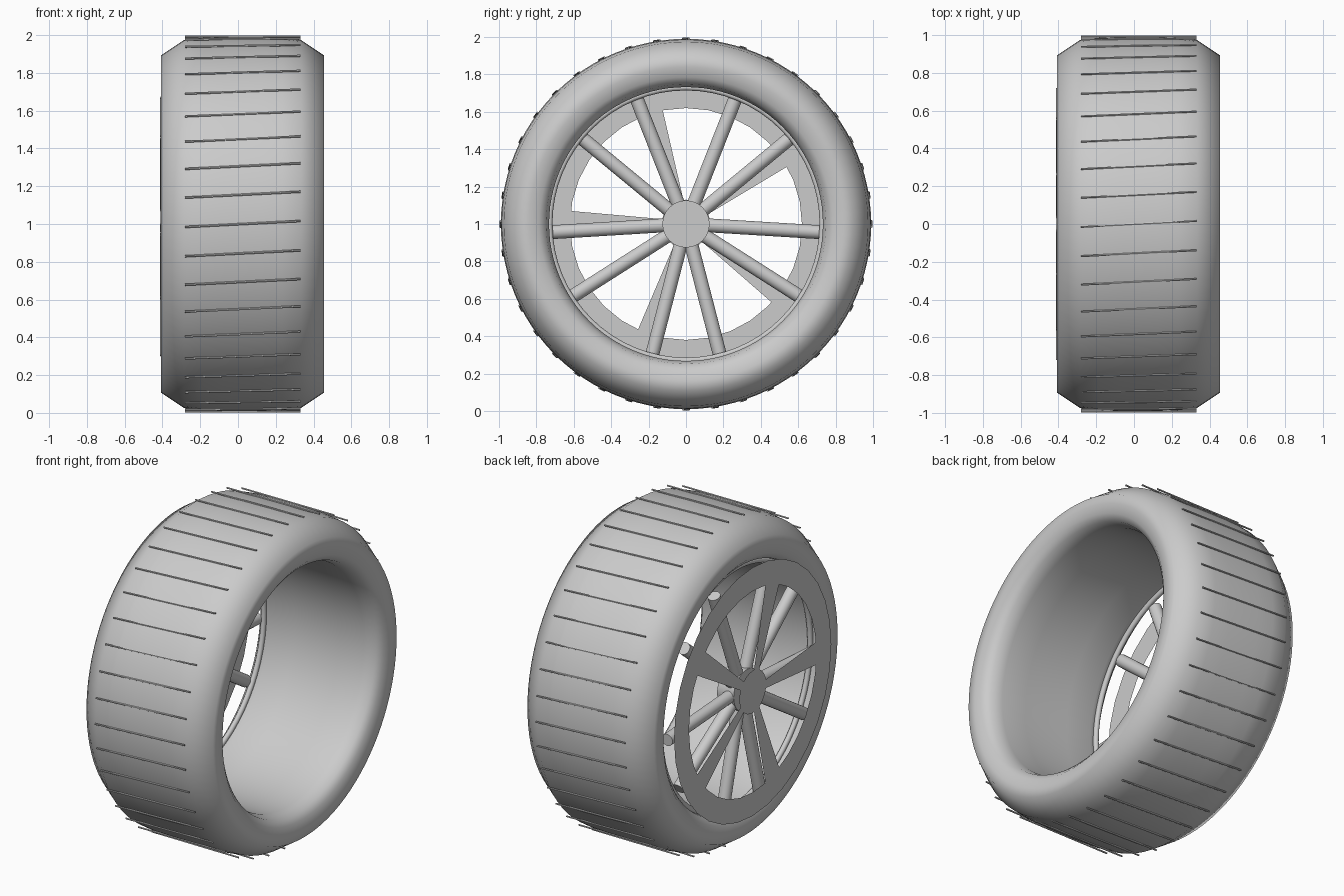
import bpy, bmesh
from math import cos, sin, pi, radians
from mathutils import Vector, Matrix

cube = bpy.data.objects.get("Cube")
if cube:
    bpy.data.objects.remove(cube, do_unlink=True)

# One plain grey for everything
grey = bpy.data.materials.new("plain_grey")
grey.use_nodes = True
colour = (0.6, 0.6, 0.6, 1)
grey.diffuse_color = colour
grey.node_tree.nodes["Principled BSDF"].inputs["Base Color"].default_value = colour


def finish(bm, name, angle=40):
    """Turn a bmesh into a named, shaded object."""
    bmesh.ops.recalc_face_normals(bm, faces=bm.faces)
    mesh = bpy.data.meshes.new(name)
    bm.to_mesh(mesh)
    bm.free()
    mesh.materials.append(grey)
    ob = bpy.data.objects.new(name, mesh)
    bpy.context.collection.objects.link(ob)
    bpy.ops.object.select_all(action='DESELECT')
    ob.select_set(True)
    bpy.context.view_layer.objects.active = ob
    bpy.ops.object.shade_smooth_by_angle(angle=radians(angle))


def polar(x, r, a):
    """Point at radius r and angle a around the axle."""
    return Vector((x, r * cos(a), 1 + r * sin(a)))


def lathe(name, profile, steps, angle=40):
    """Revolve a closed (x, radius) profile around the axle."""
    bm = bmesh.new()
    rings = [[bm.verts.new(polar(x, r, 2 * pi * i / steps)) for x, r in profile]
             for i in range(steps)]
    n = len(profile)
    for i in range(steps):
        a, b = rings[i], rings[(i + 1) % steps]
        for j in range(n):
            k = (j + 1) % n
            bm.faces.new((a[j], a[k], b[k], b[j]))
    finish(bm, name, angle)


def rod(bm, p, q, radius, sides):
    """Cylinder between two points."""
    d = q - p
    m = Matrix.Translation((p + q) / 2) @ d.to_track_quat('Z', 'Y').to_matrix().to_4x4()
    bmesh.ops.create_cone(bm, cap_ends=True, segments=sides, radius1=radius,
                          radius2=radius, depth=d.length, matrix=m)


def sheet(bm, points):
    """Single flat face facing outwards (-x)."""
    bm.faces.new([bm.verts.new(p) for p in reversed(points)])


# Tyre: symmetric half profile, mirrored about its mid plane
mid = 0.024
half = [(0.1, 0.99), (0.21, 0.986), (0.31, 0.974), (0.431, 0.893),
        (0.431, 0.84), (0.42, 0.785), (0.39, 0.748), (0.32, 0.732), (0.15, 0.736)]
profile = [(mid + x, r) for x, r in half] + [(mid - x, r) for x, r in reversed(half)]
lathe("tyre", profile, 96, 80)

# Tread bars: thin slanted rods around the tyre
bm = bmesh.new()
bars = 40
slant = 0.016
for i in range(bars):
    a = 2 * pi * i / bars
    rod(bm, polar(-0.28, 0.992, a + slant), polar(0.33, 0.992, a - slant), 0.0055, 6)
finish(bm, "tread_bars")

# Rim ring in front of the spoke ends
lathe("rim_ring", [(-0.335 + 0.016 * cos(t * pi / 6), 0.73 + 0.016 * sin(t * pi / 6))
                   for t in range(12)], 64)

# Round spokes: five pairs
spoke_x = -0.375
bm = bmesh.new()
for k in range(5):
    for side in (-1, 1):
        a = radians(270 + 72 * k + 14.5 * side)
        rod(bm, polar(spoke_x, 0.06, a), polar(spoke_x, 0.72, a), 0.037, 20)
finish(bm, "spokes")

# Hub
bm = bmesh.new()
rod(bm, polar(-0.413, 0, 0), polar(-0.3, 0, 0), 0.126, 32)
finish(bm, "hub")

# Thin cover, standing just outside the spokes: ring, blades and cap
cover_x = -0.454
steps = 32
bm = bmesh.new()
for i in range(steps):
    a, b = 2 * pi * i / steps, 2 * pi * (i + 1) / steps
    sheet(bm, [polar(cover_x, 0.62, a), polar(cover_x, 0.765, a),
               polar(cover_x, 0.765, b), polar(cover_x, 0.62, b)])
bmesh.ops.remove_doubles(bm, verts=bm.verts, dist=0.0001)
finish(bm, "cover_ring")

bm = bmesh.new()
for k in range(5):
    a = radians(36 + 72 * k)
    radial = Vector((0, cos(a), sin(a)))
    across = Vector((0, -sin(a), cos(a)))
    sheet(bm, [Vector((cover_x, 0, 1)) + radial * r + across * w
               for r, w in ((0.1, -0.024), (0.62, -0.07), (0.62, 0.07), (0.1, 0.024))])
finish(bm, "cover_blades")

bm = bmesh.new()
sheet(bm, [polar(cover_x - 0.001, 0.13, 2 * pi * i / steps) for i in range(steps)])
finish(bm, "cover_cap")
